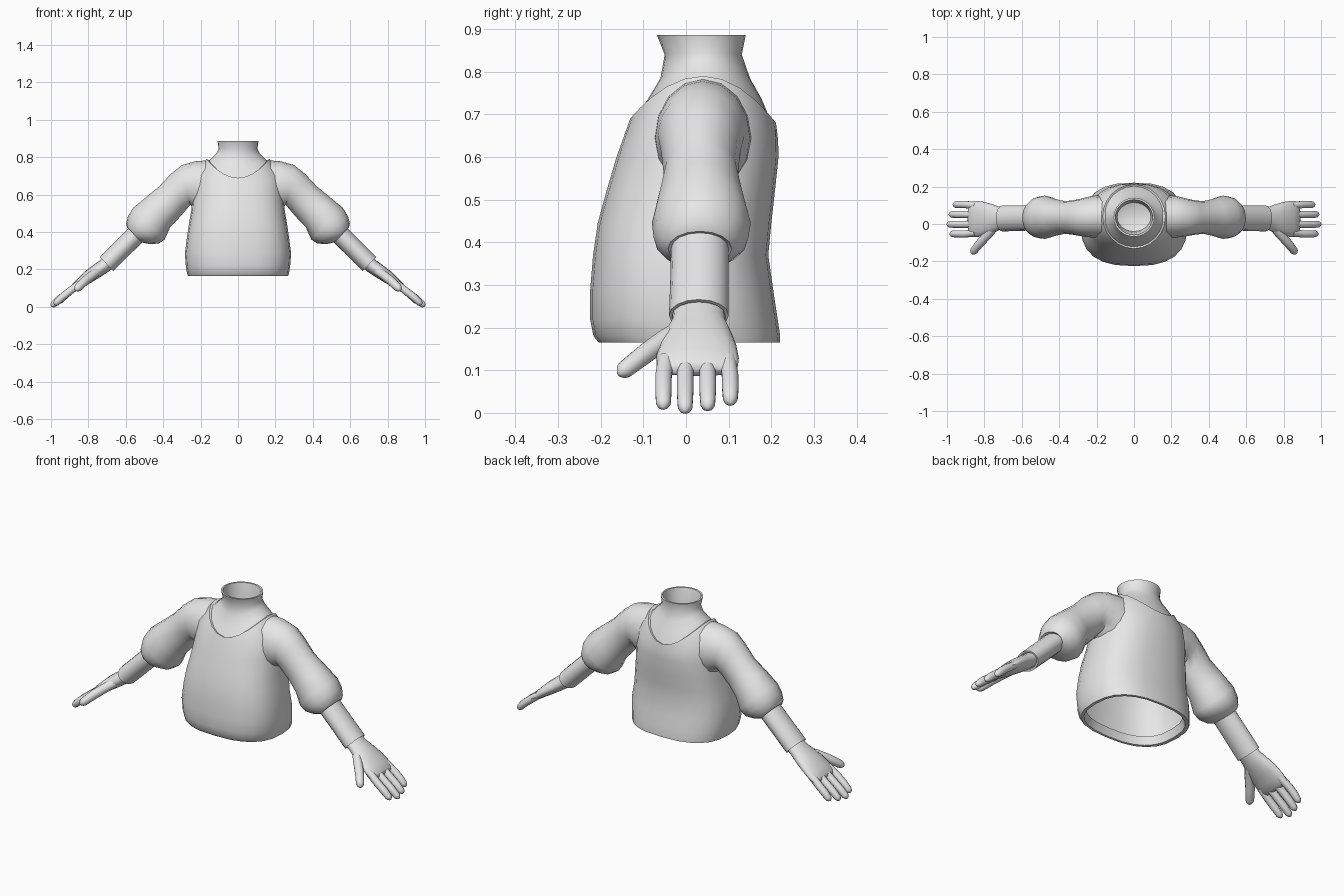
import bpy, bmesh, math
from mathutils import Vector

if "Cube" in bpy.data.objects:
    bpy.data.objects.remove(bpy.data.objects["Cube"])

cloth = bpy.data.materials.new("light_grey")
cloth.diffuse_color = (0.8, 0.8, 0.8, 1)
cloth.use_nodes = True
cloth.node_tree.nodes["Principled BSDF"].inputs["Base Color"].default_value = cloth.diffuse_color


def skin(name, rings, cap_start=False, cap_end=False, mirror=False, angle=50):
    """Bridge a list of equal point rings into one smooth surface."""
    bm = bmesh.new()
    rows = [[bm.verts.new(p) for p in ring] for ring in rings]
    n = len(rows[0])
    for a, b in zip(rows, rows[1:]):
        for i in range(n):
            j = (i + 1) % n
            bm.faces.new((a[i], a[j], b[j], b[i]))
    if cap_start:
        bm.faces.new(rows[0])
    if cap_end:
        bm.faces.new(rows[-1])
    bmesh.ops.recalc_face_normals(bm, faces=bm.faces)
    me = bpy.data.meshes.new(name)
    bm.to_mesh(me)
    bm.free()
    me.materials.append(cloth)
    ob = bpy.data.objects.new(name, me)
    bpy.context.collection.objects.link(ob)
    bpy.ops.object.select_all(action='DESELECT')
    ob.select_set(True)
    bpy.context.view_layer.objects.active = ob
    bpy.ops.object.shade_smooth_by_angle(angle=math.radians(angle))
    if mirror:
        mod = ob.modifiers.new("mirror", 'MIRROR')
        mod.use_mirror_merge = False
    return ob


def spow(v, e):
    return math.copysign(abs(v) ** e, v)


def body_ring(rx, yf, yb, zs, zf=None, zb=None, e=1.0, n=24):
    """Rounded section; height may differ at sides, front and back."""
    zf = zs if zf is None else zf
    zb = zs if zb is None else zb
    cy, ry = (yf + yb) / 2, (yb - yf) / 2
    out = []
    for i in range(n):
        a = 2 * math.pi * i / n
        c, s = math.cos(a), math.sin(a)
        z = zs + ((zb if s > 0 else zf) - zs) * s * s
        out.append((rx * spow(c, e), cy + ry * spow(s, e), z))
    return out


def limb_ring(top, bot, y0, y1, n=16):
    """Oval section between an upper and a lower outline point."""
    t, b = Vector((top[0], 0, top[1])), Vector((bot[0], 0, bot[1]))
    c = (t + b) / 2 + Vector((0, (y0 + y1) / 2, 0))
    u, v = (t - b) / 2, Vector((0, (y1 - y0) / 2, 0))
    return [c + u * math.cos(2 * math.pi * i / n) + v * math.sin(2 * math.pi * i / n)
            for i in range(n)]


def tube_rings(path, n=10):
    """Sections (x, y, z, thickness radius, width radius) along a path."""
    pts = [Vector(p[:3]) for p in path]
    out = []
    for k, p in enumerate(path):
        t = (pts[min(k + 1, len(pts) - 1)] - pts[max(k - 1, 0)]).normalized()
        side = Vector((0, 1, 0))
        side = (side - t * side.dot(t)).normalized()
        up = t.cross(side)
        out.append([pts[k] + up * p[3] * math.cos(2 * math.pi * i / n)
                    + side * p[4] * math.sin(2 * math.pi * i / n) for i in range(n)])
    return out


# torso with a turned-in hem and a scooped neckline
skin("torso", [
    body_ring(.238, -.185, .19, .21, e=.78),
    body_ring(.25, -.195, .205, .167, e=.78),
    body_ring(.268, -.205, .221, .165, e=.78),
    body_ring(.273, -.217, .221, .18, e=.78),
    body_ring(.279, -.225, .215, .22, e=.78),
    body_ring(.284, -.225, .205, .285, e=.78),
    body_ring(.273, -.218, .193, .37, e=.78),
    body_ring(.262, -.207, .2, .445, e=.78),
    body_ring(.25, -.188, .208, .515, e=.8),
    body_ring(.242, -.163, .217, .6, e=.84),
    body_ring(.225, -.145, .216, .72, .65, .64, e=.9),
    body_ring(.168, -.131, .211, .79, .69, .68),
    body_ring(.158, -.122, .202, .785, .686, .676),
])

# neck with a flared, hollow top
skin("neck", [
    body_ring(.162, -.126, .206, .775, .678, .668),
    body_ring(.138, -.09, .178, .798, .735, .735),
    body_ring(.115, -.06, .15, .822, .785, .785),
    body_ring(.104, -.05, .131, .845, .84, .84),
    body_ring(.109, -.068, .14, .886),
    body_ring(.1, -.058, .13, .886),
    body_ring(.095, -.045, .12, .84),
    body_ring(.09, -.04, .115, .80),
    body_ring(.05, 0, .075, .785),
], cap_end=True)

# puffed sleeve, narrowing to the cuff
skin("sleeve", [limb_ring(*r) for r in [
    ((.14, .785), (.17, .50), -.075, .155),
    ((.23, .778), (.225, .515), -.072, .15),
    ((.30, .758), (.256, .545), -.066, .137),
    ((.36, .71), (.285, .51), -.058, .127),
    ((.42, .645), (.32, .47), -.052, .122),
    ((.49, .588), (.363, .425), -.065, .135),
    ((.56, .53), (.392, .36), -.08, .152),
    ((.588, .485), (.425, .338), -.076, .146),
    ((.598, .445), (.475, .336), -.06, .126),
    ((.593, .426), (.517, .345), -.042, .107),
    ((.575, .42), (.51, .355), -.03, .095),
]], mirror=True)

# forearm, open at the wrist
skin("forearm", [limb_ring(*r) for r in [
    ((.52, .485), (.45, .405), -.034, .1),
    ((.66, .345), (.588, .27), -.037, .1),
    ((.739, .266), (.667, .192), -.04, .1),
    ((.732, .26), (.674, .2), -.032, .092),
]], mirror=True)

# palm
skin("palm", tube_rings([
    (.675, .03, .252, .038, .06), (.72, .03, .215, .038, .063),
    (.76, .029, .188, .037, .078), (.80, .028, .16, .034, .09),
    (.84, .027, .13, .028, .097), (.87, .026, .105, .023, .095),
    (.882, .026, .096, .012, .085)], 16), True, True, mirror=True, angle=70)


def digit(name, path, r):
    """Rounded finger along a short path, tapering to a domed tip."""
    a, b = Vector(path[-2]), Vector(path[-1])
    d = (b - a).normalized()
    secs = [(*p, r, r) for p in path[:-1]]
    for back, k in ((1.0, .9), (.5, .72), (.15, .4), (0, .1)):
        secs.append((*(b - d * r * back), r * k, r * k))
    skin(name, tube_rings(secs), True, True, mirror=True, angle=80)


# four fingers: side position and tip
for name, y, x, z in (("index_finger", -.053, .983, .011), ("middle_finger", -.002, .999, .002),
                      ("ring_finger", .051, .988, .008), ("little_finger", .104, .966, .02)):
    digit(name, [(.845, y * .92 + .002, .125), (.90, y, .083),
                 ((x + .90) / 2, y, (z + .083) / 2 + .003), (x, y, z)], .02)

# thumb
digit("thumb", [(.735, .0, .2), (.775, -.05, .172), (.82, -.098, .137), (.868, -.158, .09)], .024)
